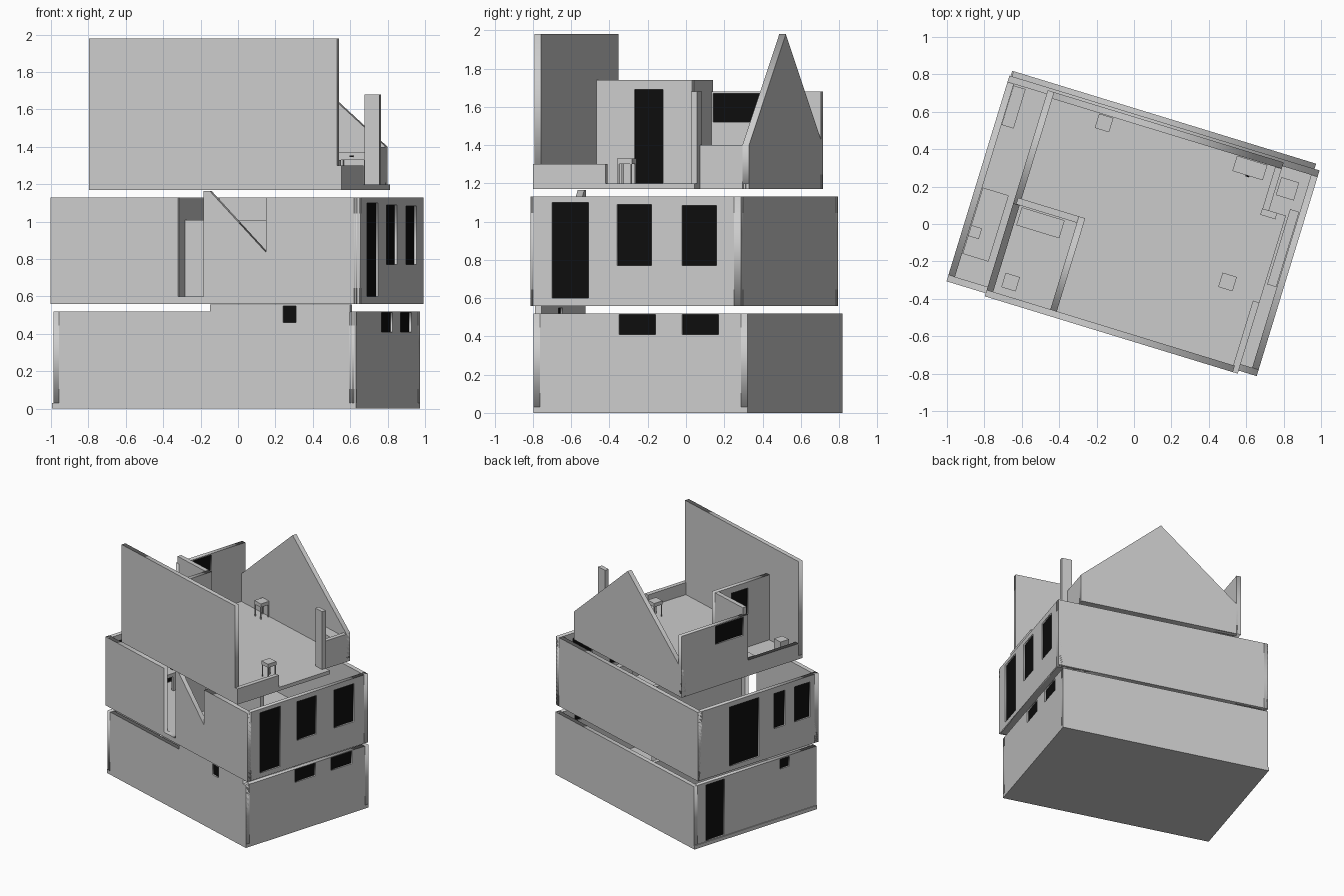
import bpy, bmesh, math
from mathutils import Matrix, Vector

if "Cube" in bpy.data.objects:
    bpy.data.objects.remove(bpy.data.objects["Cube"])

# Whole house is turned 17 degrees; parts are laid out in local u (length), v (depth), z
ROT = Matrix.Rotation(math.radians(-17), 4, 'Z')
ALONG_U = Matrix(((1, 0, 0, 0), (0, 0, 1, 0), (0, 1, 0, 0), (0, 0, 0, 1)))
ALONG_V = Matrix(((0, 0, 1, 0), (1, 0, 0, 0), (0, 1, 0, 0), (0, 0, 0, 1)))
T = 0.036  # wall thickness

black = bpy.data.materials.new("dark_pane")
black.diffuse_color = (0.004, 0.004, 0.004, 1)
black.use_nodes = True
black.node_tree.nodes["Principled BSDF"].inputs["Base Color"].default_value = black.diffuse_color


def add_mesh(name, mesh, matrix, mat=None):
    ob = bpy.data.objects.new(name, mesh)
    bpy.context.collection.objects.link(ob)
    ob.matrix_world = matrix
    if mat:
        mesh.materials.append(mat)
    return ob


def boxes(name, items, mat=None):
    """Object made of boxes (u0, u1, v0, v1, z0, z1)."""
    bm = bmesh.new()
    for u0, u1, v0, v1, z0, z1 in items:
        m = Matrix.Translation(((u0 + u1) / 2, (v0 + v1) / 2, (z0 + z1) / 2))
        m = m @ Matrix.Diagonal((u1 - u0, v1 - v0, z1 - z0, 1))
        bmesh.ops.create_cube(bm, size=1, matrix=m)
    me = bpy.data.meshes.new(name)
    bm.to_mesh(me)
    bm.free()
    return add_mesh(name, me, ROT, mat)


def rect(a, b, z0, z1):
    return [(a, z0), (b, z0), (b, z1), (a, z1)]


def wall(name, axis, outer, outline, holes=(), side=1):
    """Extruded wall profile; 'outer' is the outside face, side=+1 when the wall lies toward +normal."""
    cu = bpy.data.curves.new(name + "_profile", 'CURVE')
    cu.dimensions, cu.fill_mode, cu.extrude = '2D', 'BOTH', T / 2
    for pts in [outline] + [rect(*h) for h in holes]:
        sp = cu.splines.new('POLY')
        sp.points.add(len(pts) - 1)
        for p, (s, z) in zip(sp.points, pts):
            p.co = (s, z, 0, 1)
        sp.use_cyclic_u = True
    tmp = bpy.data.objects.new(name + "_tmp", cu)
    bpy.context.collection.objects.link(tmp)
    bpy.context.view_layer.update()
    dep = bpy.context.evaluated_depsgraph_get()
    me = bpy.data.meshes.new_from_object(tmp.evaluated_get(dep))
    bpy.data.objects.remove(tmp)
    base = ALONG_U if axis == 'u' else ALONG_V
    mid = outer + side * T / 2
    off = Vector((0, mid, 0)) if axis == 'u' else Vector((mid, 0, 0))
    me.transform(Matrix.Translation(off) @ base)
    bm = bmesh.new()
    bm.from_mesh(me)
    bmesh.ops.remove_doubles(bm, verts=bm.verts, dist=1e-5)
    bmesh.ops.recalc_face_normals(bm, faces=bm.faces)
    bm.to_mesh(me)
    bm.free()
    add_mesh(name, me, ROT)
    # dark panes set into the openings
    panes = []
    for a, b, z0, z1 in holes:
        n = (mid - 0.006, mid + 0.006)
        panes.append((a, b) + n + (z0, z1) if axis == 'u' else n + (a, b, z0, z1))
    if panes:
        boxes(name + "_panes", panes, black)


def stool(name, u, v, z, h=0.13, r=0.04):
    legs = [(u + i * r - .004, u + i * r + .004, v + j * r - .004, v + j * r + .004, z, z + h - .03)
            for i in (-.85, .85) for j in (-.85, .85)]
    boxes(name, legs + [(u - r, u + r, v - r, v + r, z + h - .03, z + h)])


# Ground floor
boxes("ground_slab", [(-.862, .837, -.579, .593, 0, .03)])
wall("ground_front_wall", 'u', -.579,
     [(-.825, .03), (.837, .03), (.837, .52), (.804, .52), (.804, .558), (.02, .558), (.02, .52), (-.825, .52)],
     [(.428, .50, .46, .548)])
wall("ground_back_wall", 'u', .593, rect(-.855, .837, .03, .52), side=-1)
wall("ground_right_wall", 'v', .837, rect(-.579, .593, .03, .52),
     [(-.11, .088, .41, .515), (.235, .433, .41, .515)], -1)
wall("ground_left_wall", 'v', -.855, rect(-.579, .593, .03, .52),
     [(.30, .476, .035, .50), (-.32, -.23, .43, .51)])
boxes("ground_partitions", [(-.3, -.265, -.54, .56, .03, .5), (-.265, .4, -.02, .015, .03, .5)])

# Middle floor
boxes("middle_slab", [(-.86, .857, -.578, .556, .56, .6)])
wall("middle_front_wall", 'u', -.586,
     [(-.869, .56), (.865, .56), (.865, 1.13), (.336, 1.13), (.336, .835), (.02, 1.165),
      (-.015, 1.165), (-.015, .6), (-.156, .6), (-.156, 1.13), (-.869, 1.13)])
wall("middle_back_wall", 'u', .564, rect(-.869, .865, .56, 1.13), side=-1)
wall("middle_right_wall", 'v', .865, rect(-.586, .564, .56, 1.13),
     [(-.468, -.269, .6, 1.10), (-.112, .076, .77, 1.09), (.243, .432, .77, 1.085)], -1)
wall("middle_left_wall", 'v', -.869, rect(-.586, .564, .56, 1.13),
     [(-.02, .265, .6, 1.09), (-.265, -.16, .79, 1.08), (-.505, -.356, .79, 1.08)])
boxes("middle_partitions", [(-.3, -.265, -.3, .53, .6, 1.125), (-.265, .4, -.1, -.065, .6, 1.01)])
boxes("middle_cabinet", [(-.832, -.765, .30, .52, .6, .95)])
boxes("middle_table", [(-.83, -.685, -.42, -.05, .72, .75)] +
      [(u, u + .02, v, v + .02, .6, .72) for u in (-.825, -.71) for v in (-.41, -.08)])
boxes("middle_counter", [(.775, .826, -.10, .32, .6, .75)])
stool("middle_chair_left", -.80, -.29, .6, .2, .03)
stool("middle_chair_right", .73, .42, .6, .16, .05)

# Top floor
boxes("top_slab", [(-.65, .764, -.603, .28, 1.17, 1.2), (-.65, .669, .28, .549, 1.17, 1.2)])
wall("top_front_wall", 'u', -.603, rect(-.65, .737, 1.17, 1.98))
wall("top_gable_wall", 'u', .549,
     [(-.65, 1.17), (.669, 1.17), (.669, 1.40), (.01, 1.98), (-.65, 1.40)], side=-1)
wall("top_left_wall", 'v', -.65,
     [(-.567, 1.17), (.549, 1.17), (.549, 1.68), (-.085, 1.68), (-.085, 1.30), (-.567, 1.30)],
     [(-.04, .225, 1.52, 1.67)])
boxes("top_right_parapet", [(.728, .764, -.603, -.206, 1.17, 1.30)])
boxes("top_right_low_wall", [(.633, .669, .28, .549, 1.17, 1.40)])
boxes("top_door_jamb", [(.631, .715, .245, .28, 1.17, 1.68)])
wall("top_room_door_wall", 'v', -.258, rect(-.567, -.047, 1.2, 1.74), [(-.36, -.204, 1.203, 1.69)], -1)
boxes("top_room_back_wall", [(-.634, -.294, -.083, -.047, 1.2, 1.74)])
stool("top_stool_front", .569, -.15, 1.2)
stool("top_stool_back", -.311, .47, 1.2)
boxes("top_desk", [(.42, .59, .425, .51, 1.33, 1.37)] +
      [(u, u + .012, v, v + .012, 1.2, 1.33) for u in (.425, .573) for v in (.43, .493)])
boxes("top_desk_handle", [(.495, .515, .418, .425, 1.345, 1.355)], black)
# small basin and bench inside the top room
boxes("top_room_bench", [(-.60, -.36, -.19, -.09, 1.2, 1.29)])
boxes("top_room_box", [(-.58, -.50, -.53, -.45, 1.2, 1.32)])
